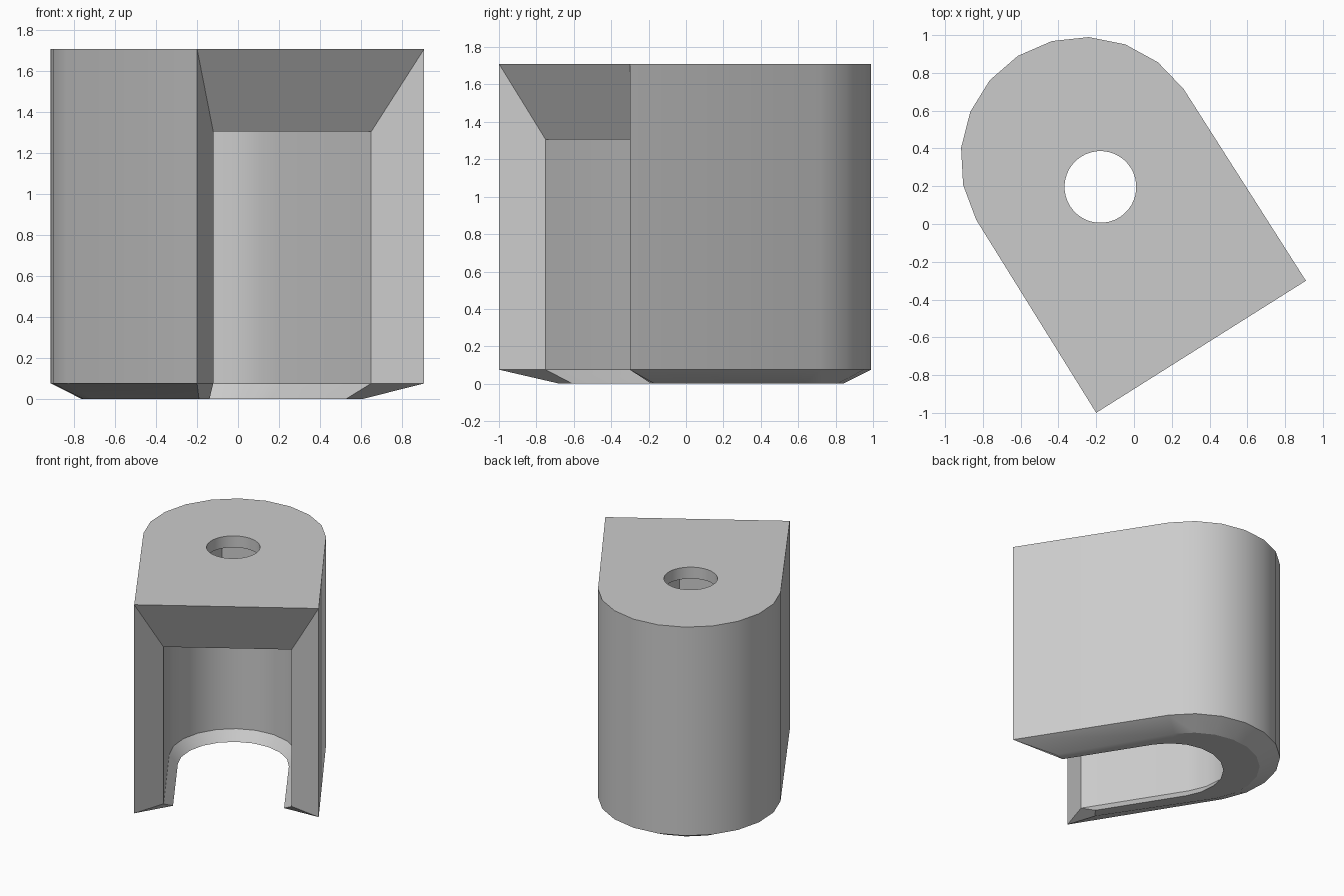
import bpy, bmesh, math
from mathutils import Matrix, Vector

cube = bpy.data.objects.get("Cube")
if cube:
    bpy.data.objects.remove(cube, do_unlink=True)

# Placement: the open side sits at local y = 0 and the part is turned in plan
TURN = math.radians(32.2)
PLACE = Matrix.Translation((0.355, -0.65, 0)) @ Matrix.Rotation(TURN, 4, 'Z')
TOP, CEILING, RIM = 1.71, 1.305, 0.075

grey = bpy.data.materials.new("plain grey")
grey.use_nodes = True
grey.diffuse_color = (0.6, 0.6, 0.6, 1)
grey.node_tree.nodes["Principled BSDF"].inputs["Base Color"].default_value = (0.6, 0.6, 0.6, 1)


def u_path(half, front, centre, radius, sweep, z, steps=10):
    """Open U: a front point, an arc round the back, a front point."""
    pts = [Vector((half, front, z))]
    for i in range(steps + 1):
        a = math.radians(sweep * (1 - 2 * i / steps))
        pts.append(Vector((radius * math.sin(a), centre + radius * math.cos(a), z)))
    return pts + [Vector((-half, front, z))]


def make_object(name, bm):
    bmesh.ops.recalc_face_normals(bm, faces=bm.faces)
    mesh = bpy.data.meshes.new(name)
    bm.to_mesh(mesh)
    bm.free()
    mesh.materials.append(grey)
    obj = bpy.data.objects.new(name, mesh)
    bpy.context.collection.objects.link(obj)
    return obj


# Shell: outer wall, lower bevel, inward lip, inner wall
paths = [
    u_path(0.656, 0, 1.17, 0.65, 87, TOP),
    u_path(0.656, 0, 1.17, 0.65, 87, RIM),
    u_path(0.475, 0.27, 1.17, 0.5, 87, 0),
    u_path(0.395, 0.3, 1.0, 0.395, 90, 0),
    u_path(0.456, 0.169, 1.0, 0.456, 90, RIM),
    u_path(0.456, 0.169, 1.0, 0.456, 90, CEILING),
]
bm = bmesh.new()
rows = [[bm.verts.new(PLACE @ p) for p in path] for path in paths]
for low, high in zip(rows, rows[1:]):
    for i in range(len(low) - 1):
        bm.faces.new((low[i], low[i + 1], high[i + 1], high[i]))

# Roof, ceiling and the bevelled faces around the opening
bm.faces.new(rows[0])
bm.faces.new(rows[5])
bm.faces.new((rows[0][0], rows[0][-1], rows[5][-1], rows[5][0]))
for end in (0, -1):
    bm.faces.new([rows[k][end] for k in (0, 1, 4, 5)])
    bm.faces.new([rows[k][end] for k in (1, 2, 3, 4)])
shell = make_object("housing_shell", bm)


# Round roof hole and wider six-sided pocket under it
def cut(name, sides, radius, bottom, top, spin):
    bm = bmesh.new()
    bmesh.ops.create_cone(bm, cap_ends=True, segments=sides, radius1=radius,
                          radius2=radius, depth=top - bottom)
    move = PLACE @ Matrix.Translation((0, 1.0, (top + bottom) / 2))
    bm.transform(move @ Matrix.Rotation(math.radians(spin), 4, 'Z'))
    cutter = make_object(name, bm)
    cutter.hide_render = True
    mod = shell.modifiers.new(name, 'BOOLEAN')
    mod.operation = 'DIFFERENCE'
    mod.solver = 'EXACT'
    mod.object = cutter
    bpy.ops.object.modifier_apply(modifier=mod.name)
    bpy.data.objects.remove(cutter, do_unlink=True)


bpy.context.view_layer.objects.active = shell
shell.select_set(True)
cut("pocket_cutter", 6, 0.33, CEILING - 0.2, TOP - 0.09, 17)
cut("hole_cutter", 40, 0.19, CEILING, TOP + 0.2, 0)
bpy.ops.object.shade_smooth_by_angle(angle=math.radians(25))
